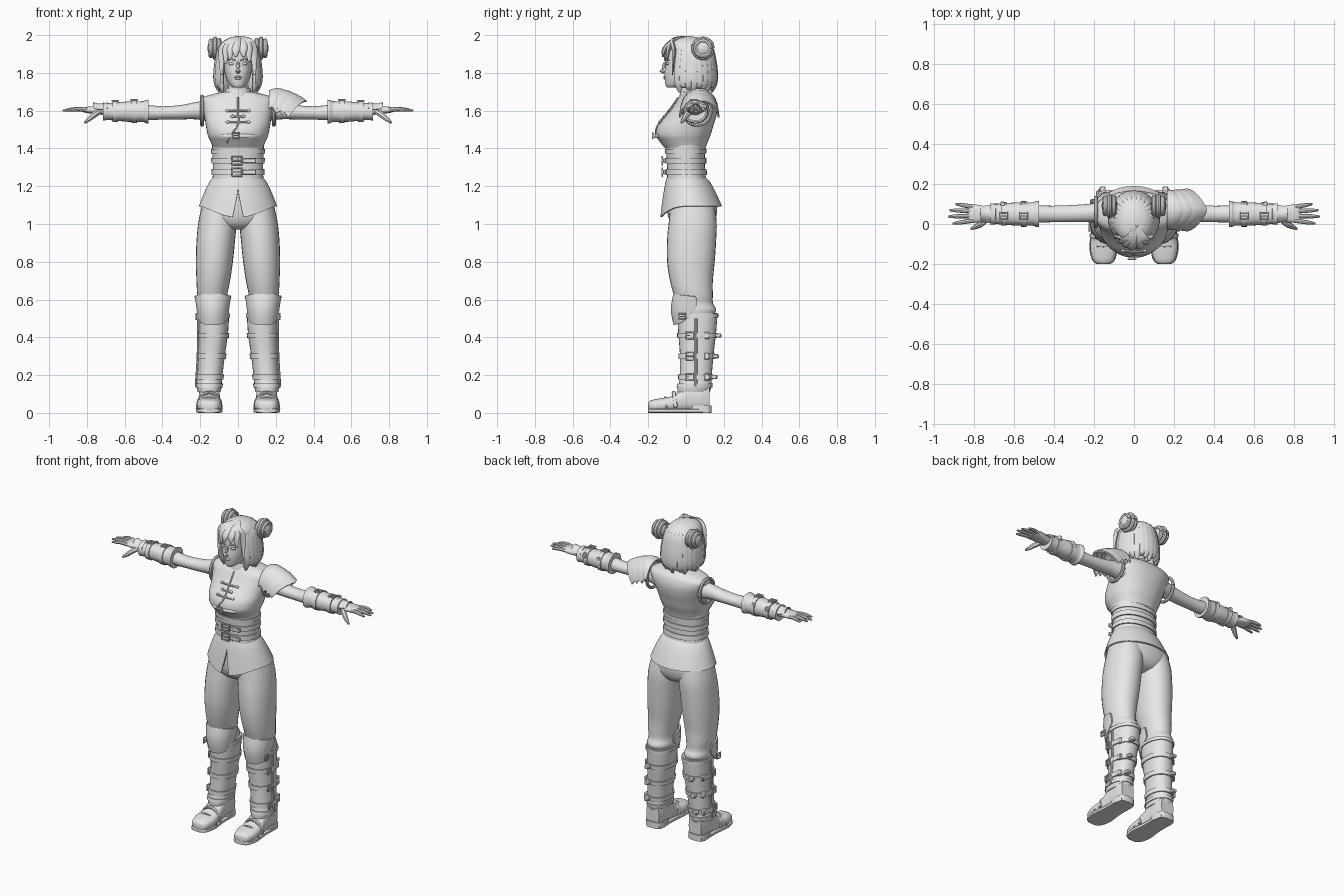
import bpy, bmesh, math
from mathutils import Vector, Matrix

if "Cube" in bpy.data.objects:
    bpy.data.objects.remove(bpy.data.objects["Cube"])

grey = bpy.data.materials.new("plain_grey")
grey.diffuse_color = (0.8, 0.8, 0.8, 1)
grey.use_nodes = True
grey.node_tree.nodes["Principled BSDF"].inputs["Base Color"].default_value = grey.diffuse_color


def finish(name, bm):
    bmesh.ops.recalc_face_normals(bm, faces=bm.faces)
    me = bpy.data.meshes.new(name)
    bm.to_mesh(me)
    bm.free()
    me.materials.append(grey)
    ob = bpy.data.objects.new(name, me)
    bpy.context.collection.objects.link(ob)


def loft(name, rings, n=24, p=2.0, sub=3):
    """Skin through (centre, U, V) superellipse rings, smoothly interpolated."""
    R = [[Vector(v) for v in r] for r in rings]
    full = []
    for i in range(len(R) - 1):
        a, b, c, d = R[max(i - 1, 0)], R[i], R[i + 1], R[min(i + 2, len(R) - 1)]
        for k in range(sub):
            t = k / sub
            full.append([b[j] + (c[j] - a[j]) * (t / 2)
                         + (a[j] * 2 - b[j] * 5 + c[j] * 4 - d[j]) * (t * t / 2)
                         + (b[j] * 3 - a[j] - c[j] * 3 + d[j]) * (t ** 3 / 2) for j in range(3)])
    full.append(R[-1])
    bm = bmesh.new()
    grid = []
    pw = lambda x: math.copysign(abs(x) ** (2 / p), x)
    for c, U, V in full:
        grid.append([bm.verts.new(c + U * pw(math.cos(math.tau * k / n)) + V * pw(math.sin(math.tau * k / n)))
                     for k in range(n)])
    for g, h in zip(grid, grid[1:]):
        for k in range(n):
            m = (k + 1) % n
            bm.faces.new((g[k], g[m], h[m], h[k]))
    bm.faces.new(grid[0])
    bm.faces.new(grid[-1])
    finish(name, bm)


def zring(z, cx, rx, yf, yb):
    return ((cx, (yf + yb) / 2, z), (rx, 0, 0), (0, (yb - yf) / 2, 0))


def xring(x, cy, cz, ry, rz):
    return ((x, cy, cz), (0, ry, 0), (0, 0, rz))


def tube(name, pts, radii, flat=1.0, ref=(0, 0, 1), n=8, sub=3):
    P, rings = [Vector(p) for p in pts], []
    for i, p in enumerate(P):
        T = (P[min(i + 1, len(P) - 1)] - P[max(i - 1, 0)]).normalized()
        U = T.cross(Vector(ref)).normalized()
        rings.append((p, U * radii[i] * flat, U.cross(T) * radii[i]))
    loft(name, rings, n, 2, sub)


def patch(name, f, nu, nv, thick):
    """Thin shell over f(u, v) with u, v in 0..1."""
    bm = bmesh.new()
    g = [[bm.verts.new(f(i / nu, j / nv)) for j in range(nv + 1)] for i in range(nu + 1)]
    for i in range(nu):
        for j in range(nv):
            bm.faces.new((g[i][j], g[i + 1][j], g[i + 1][j + 1], g[i][j + 1]))
    bmesh.ops.recalc_face_normals(bm, faces=bm.faces)
    bmesh.ops.solidify(bm, geom=bm.faces[:], thickness=thick)
    finish(name, bm)


def ball(name, loc, size, n=20):
    bm = bmesh.new()
    bmesh.ops.create_uvsphere(bm, u_segments=n, v_segments=n // 2, radius=1)
    bmesh.ops.transform(bm, matrix=Matrix.Translation(loc) @ Matrix.Diagonal((*size, 1)), verts=bm.verts)
    finish(name, bm)


def box(name, loc, size):
    bm = bmesh.new()
    bmesh.ops.create_cube(bm, size=1)
    bmesh.ops.transform(bm, matrix=Matrix.Translation(loc) @ Matrix.Diagonal((*size, 1)), verts=bm.verts)
    bmesh.ops.bevel(bm, geom=bm.edges[:], offset=min(size) * .2, segments=1, affect='EDGES')
    finish(name, bm)


def buckle(name, loc, axis, w, h):
    """Rectangular frame of four bars plus a pin, facing along axis."""
    o = Vector(loc)
    a, b = {'x': ((0, 1, 0), (0, 0, 1)), 'y': ((1, 0, 0), (0, 0, 1)), 'z': ((1, 0, 0), (0, 1, 0))}[axis]
    a, b = Vector(a), Vector(b)
    nrm = a.cross(b)
    t = Vector((.008,) * 3)
    for q in (-1, 1):
        box(name + "_bar", o + a * w / 2 * q, t + b * h)
        box(name + "_bar", o + b * h / 2 * q, t + a * w)
    box(name + "_pin", o + nrm * .002, t * .8 + a * w)


def at(secs, z):
    """Linear lookup in a table of sections sorted by rising first value."""
    for a, b in zip(secs, secs[1:]):
        if a[0] <= z <= b[0]:
            t = (z - a[0]) / (b[0] - a[0])
            return [u + (v - u) * t for u, v in zip(a, b)]


def band(name, secs, z, h, grow):
    rings = []
    for dz, g in ((-h, 0), (-h, grow), (h, grow), (h, 0)):
        _, cx, rx, yf, yb = at(secs, z + dz)
        rings.append(zring(z + dz, cx, rx + g, yf - g, yb + g))
    loft(name, rings, 28, 2.2, 1)


def front(secs, x, z, off=.004):
    _, cx, rx, yf, yb = at(secs, z)
    return (x, (yf + yb) / 2 - (yb - yf) / 2 * math.sqrt(max(0, 1 - (x / rx) ** 2)) - off, z)


# Vest and collar
vest = [(1.405, 0, .132, -.115, .105), (1.44, 0, .147, -.142, .117), (1.47, 0, .16, -.16, .13),
        (1.52, 0, .17, -.15, .145), (1.57, 0, .178, -.11, .16), (1.62, 0, .192, -.07, .165),
        (1.66, 0, .197, -.045, .155), (1.68, 0, .16, -.03, .14), (1.70, 0, .08, -.02, .115)]
loft("vest", [zring(*s) for s in vest], 40, 2.25)
loft("collar", [zring(1.675, 0, .085, -.035, .125), zring(1.70, 0, .07, -.03, .11), zring(1.72, 0, .066, -.025, .1)], 28)
loft("neck", [zring(1.66, 0, .05, -.02, .09), zring(1.79, 0, .05, -.04, .07)], 20)
tube("vest_seam", [front(vest, x, z) for x, z in ((0, 1.67), (0, 1.6), (0, 1.53), (-.03, 1.48), (-.06, 1.43))], [.005] * 5)
for z in (1.60, 1.57, 1.54):
    w = .03 if z == 1.57 else .055
    tube("vest_toggle", [front(vest, w * k / 2, z, .006) for k in (-2, -1, 0, 1, 2)], [.006] * 5)
    for s in (-1, 1):
        ball("toggle_knob", front(vest, s * w, z, .006), (.011, .008, .009), 10)
tube("chest_strap", [front(vest, .04 * k, 1.465, .006) for k in (-2, -1, 0, 1, 2)], [.011] * 5, .5, (0, 0, 1))
buckle("chest_buckle", (-.01, -.175, 1.468), 'y', .035, .03)

# Corset with two belts
corset = [(1.20, 0, .14, -.105, .12), (1.25, 0, .134, -.1, .105), (1.30, 0, .132, -.1, .1),
          (1.36, 0, .135, -.103, .1), (1.43, 0, .138, -.11, .105)]
loft("corset", [zring(*s) for s in corset], 36, 2.2)
band("corset_top_band", corset, 1.385, .012, .006)
for z in (1.275, 1.335):
    band("corset_belt", corset, z, .015, .008)
    buckle("belt_buckle", (-.005, -.125, z), 'y', .05, .042)
    box("belt_tip", (.06, -.115, z), (.07, .012, .024))


# Flared skirt of the jacket, open in a notch at the front
def skirt(u, v):
    a = .2 * max(0, v - .3) + u * (math.tau - .4 * max(0, v - .3))
    k = v ** .75
    rx, yf, yb = .134 + .073 * k, -.102 - .035 * k, .107 + .083 * k
    zb = 1.095 - .06 * max(0, math.cos(a)) ** 3
    return (-rx * math.sin(a), (yf + yb) / 2 - (yb - yf) / 2 * math.cos(a), 1.245 + (zb - 1.245) * v)


patch("jacket_skirt", skirt, 56, 8, .008)

# Trousers
loft("trouser_hips", [zring(1.22, 0, .13, -.095, .1), zring(1.12, 0, .18, -.1, .16), zring(1.04, 0, .19, -.095, .16),
                      zring(.99, 0, .13, -.07, .13), zring(.97, 0, .04, -.03, .08)], 32, 2.3)
leg = [(.51, .132, .072, -.03, .142), (.545, .133, .077, -.045, .16), (.58, .135, .073, -.05, .143),
       (.63, .136, .08, -.066, .142), (.7, .131, .089, -.085, .142), (.8, .125, .098, -.1, .152),
       (.92, .117, .102, -.1, .16), (1.02, .107, .101, -.09, .162), (1.12, .095, .09, -.08, .145)]
boot = [(.11, .153, .06, -.045, .125), (.145, .153, .068, -.045, .138), (.17, .151, .066, -.035, .135),
        (.3, .14, .07, -.032, .145), (.41, .131, .077, -.04, .158), (.5, .128, .08, -.045, .165), (.53, .128, .08, -.045, .165)]
foot = [(-.2, .025, .035, .02), (-.185, .05, .037, .03), (-.13, .066, .042, .036), (-.08, .064, .047, .04),
        (-.035, .058, .06, .055), (.01, .056, .08, .075), (.08, .055, .085, .08), (.125, .045, .085, .08)]
for s in (-1, 1):
    side = lambda T: [(z, s * cx, rx, yf, yb) for z, cx, rx, yf, yb in T]
    loft("trouser_leg", [zring(*r) for r in side(leg)], 28, 2.1)
    B = side(boot)
    loft("boot_shaft", [zring(*r) for r in B], 28, 2.2)
    band("boot_top_rim", B, .515, .01, .006)
    band("boot_hem", B, .145, .01, .005)
    # Boot straps, buckles and side flap
    for z in (.19, .3, .41):
        band("boot_strap", B, z, .014, .007)
        _, cx, rx, yf, yb = at(B, z)
        buckle("boot_buckle", (cx + s * (rx + .005), .02, z), 'x', .035, .035)
        box("boot_strap_keeper", (cx + s * (rx - .01), .11, z), (.025, .03, .036))
        box("boot_strap_end", (cx + s * .025, yb + .012, z), (.03, .035, .022))
    tube("boot_flap_edge", [(cx + s * (rx + .001), .052, z) for z, cx, rx, yf, yb in (at(B, q) for q in (.14, .3, .41, .5))],
         [.008] * 4, 1, (1, 0, 0))

    # Knee guard, faceted into panels
    def guard(u, v):
        t = 2 * u - 1
        a = t * 1.75
        rx = .083 + .016 * v
        z = (.465 + .09 * abs(t) ** 3) * (1 - v) + (.635 - .02 * abs(t)) * v
        return (s * .133 + rx * math.sin(a), .035 - (.1 + .015 * math.sin(v * math.pi)) * math.cos(a), z)

    patch("knee_guard", guard, 8, 5, .01)
    buckle("knee_buckle", (s * .222, -.02, .51), 'x', .03, .03)

    # Shoe, sole and heel
    loft("shoe", [((s * .152, y, cz), (rx, 0, 0), (0, 0, rz)) for y, rx, cz, rz in foot], 24, 2.6)
    sole = [((s * .152, y, .011), (rx + .004, 0, 0), (0, 0, .011)) for y, rx, cz, rz in foot]
    loft("sole", sole, 16, 5)
    loft("heel", [zring(z, s * .152, .056, .02, .135) for z in (0, .04)], 20, 3.5, 1)
    tube("shoe_strap", [(s * .152 + .062 * math.cos(a), -.055 - .01 * math.sin(a), .03 + .078 * math.sin(a))
                        for a in (0, .5, 1.05, 1.57, 2.1, 2.64, 3.14)], [.011] * 7, .8, (0, 1, 0))
    tube("toe_seam", [(s * .152 + .066 * math.cos(a), -.1 - .01 * math.sin(a), .02 + .062 * math.sin(a))
                      for a in (0, .5, 1.05, 1.57, 2.1, 2.64, 3.14)], [.006] * 7, 1, (0, 1, 0))

    # Arms
    arm = [(.14, .06, 1.60, .055, .058), (.22, .055, 1.60, .046, .046), (.3, .052, 1.592, .043, .038),
           (.4, .05, 1.588, .041, .035), (.48, .05, 1.59, .042, .04), (.6, .05, 1.595, .04, .038), (.71, .05, 1.6, .03, .024)]
    loft("arm", [xring(s * x, *r) for x, *r in arm], 20)
    rim = [(s * .19, .06 + .072 * math.cos(k * math.pi / 6), 1.6 + .075 * math.sin(k * math.pi / 6)) for k in range(13)]
    tube("armhole_rim", rim, [.01] * 13, 1, (1, 0, 0))

    # Bracers with two straps
    bracer = [(.475, .066, .063), (.49, .064, .061), (.505, .058, .055), (.58, .058, .054), (.68, .051, .045), (.715, .054, .048)]
    loft("bracer", [xring(s * x, .05, 1.595, a, b) for x, a, b in bracer], 24, 2.2)
    for x, r in ((.55, .062), (.65, .057)):
        loft("bracer_strap", [xring(s * (x + d), .05, 1.595, r * g, (r - .004) * g)
                              for d, g in ((-.014, .9), (-.014, 1.03), (.014, 1.03), (.014, .9))], 24, 2.2, 1)
        buckle("bracer_buckle", (s * x, .04, 1.595 + r), 'z', .034, .034)
        box("bracer_strap_end", (s * (x + .005), .1, 1.62), (.024, .022, .03))
    patch("hand_guard", lambda u, v: (s * (.69 + .075 * v), .05 + (.05 - .012 * v) * (2 * u - 1),
                                      1.645 - .03 * (2 * u - 1) ** 2 - .008 * math.sin(v * math.pi)), 8, 4, .007)

    # Hands
    loft("palm", [xring(s * .69, .05, 1.6, .03, .024), xring(s * .74, .05, 1.602, .038, .022),
                  xring(s * .79, .052, 1.604, .045, .018), xring(s * .825, .052, 1.604, .041, .011)], 20, 2.4)
    for y0, y1, x1 in ((.018, .002, .905), (.041, .037, .928), (.064, .069, .92), (.085, .1, .89)):
        x0 = .80
        tube("finger", [(s * x0, y0, 1.604), (s * (x0 * .6 + x1 * .4), y0 * .6 + y1 * .4, 1.608),
                        (s * (x0 * .3 + x1 * .7), y0 * .3 + y1 * .7, 1.605), (s * x1, y1, 1.6)], [.012, .011, .01, .005])
    tube("thumb", [(s * .735, .025, 1.595), (s * .765, .0, 1.575), (s * .79, -.014, 1.553), (s * .812, -.024, 1.537)],
         [.016, .016, .012, .006])

# Layered shoulder guard on one side
for i, (xo, lift) in enumerate(((.30, .012), (.335, .004), (.365, -.008))):
    def plate(u, v):
        t = 2 * u - 1
        a = t * 1.45
        x0, x1 = .165 + .02 * i, xo - .10 * abs(t) ** 1.2
        z = 1.705 + lift - .115 * (1 - math.cos(a)) - .045 * v * v * (1 - .3 * abs(t)) + .015 * math.sin(v * math.pi) - .008 * (1 - v)
        return (x0 + (x1 - x0) * v, .07 + (.1 + .004 * i * v) * math.sin(a), z)

    patch("shoulder_guard_plate", plate, 20, 6, .009)

# Head and face
head = [(1.722, .022, -.1, -.05), (1.735, .042, -.108, .01), (1.765, .06, -.112, .06), (1.80, .07, -.114, .08),
        (1.84, .076, -.11, .09), (1.88, .078, -.112, .1), (1.93, .075, -.1, .1), (1.97, .04, -.05, .06)]
loft("head", [zring(z, 0, rx, a, b) for z, rx, a, b in head], 32, 2.15)
tube("nose", [(0, -.11, 1.855), (0, -.12, 1.83), (0, -.13, 1.812), (0, -.114, 1.80)], [.007, .009, .012, .007])
ball("upper_lip", (0, -.112, 1.779), (.02, .008, .005), 12)
ball("lower_lip", (0, -.111, 1.77), (.017, .008, .006), 12)
for s in (-1, 1):
    ball("eye", (s * .033, -.098, 1.848), (.017, .01, .008), 12)
    tube("eyebrow", [(s * .014, -.112, 1.866), (s * .036, -.106, 1.873), (s * .058, -.09, 1.867)], [.004, .005, .003])
    ball("ear", (s * .08, .0, 1.83), (.012, .022, .032), 12)

# Hair: cap, hanging locks, fringe and two wrapped buns
cap = [(1.86, .1, -.04, .14), (1.91, .106, -.09, .143), (1.95, .094, -.095, .125), (1.98, .06, -.065, .085), (1.994, .012, -.01, .03)]
loft("hair_cap", [zring(z, 0, rx, a, b) for z, rx, a, b in cap], 32)
for i in range(19):
    a = math.radians(-126 + 14 * i)
    rings = []
    for z, f, w in ((1.982, .35, .012), (1.945, .78, .02), (1.87, .95, .024), (1.78, 1.03, .024),
                    (1.73, .98, .02), (1.695 + .012 * (i % 3), .88, .007)):
        c = (.112 * f * math.sin(a), .03 + .12 * f * math.cos(a), z)
        rings.append((c, (w * math.cos(a), -w * math.sin(a), 0), (w * .7 * math.sin(a), w * .7 * math.cos(a), 0)))
    loft("hair_lock", rings, 8)
for x, z in ((-.088, 1.79), (-.066, 1.85), (-.042, 1.872), (-.012, 1.885), (.03, 1.885), (.06, 1.86), (.088, 1.79)):
    y = -.125 + (x / .09) ** 2 * .055
    tube("fringe_lock", [(.015, -.01, 1.985), (x * .5 + .01, -.075, 1.968), (x * .92, y + .008, 1.925), (x, y, z)],
         [.008, .011, .011, .003], 2.0, (0, -1, .5))
for s in (-1, 1):
    ball("hair_bun", (s * .122, .09, 1.93), (.04, .05, .05))
    for dx, r in ((-.022, .044), (0, .05), (.022, .04)):
        ring = [(s * (.122 + dx), .09 + r * math.cos(k * math.pi / 6), 1.93 + r * math.sin(k * math.pi / 6)) for k in range(13)]
        tube("bun_wrap", ring, [.012] * 13, 1, (1, 0, 0))

# Smooth shading with crisp edges
bpy.ops.object.select_all(action='SELECT')
bpy.context.view_layer.objects.active = bpy.context.selected_objects[0]
bpy.ops.object.shade_smooth_by_angle(angle=math.radians(40))
